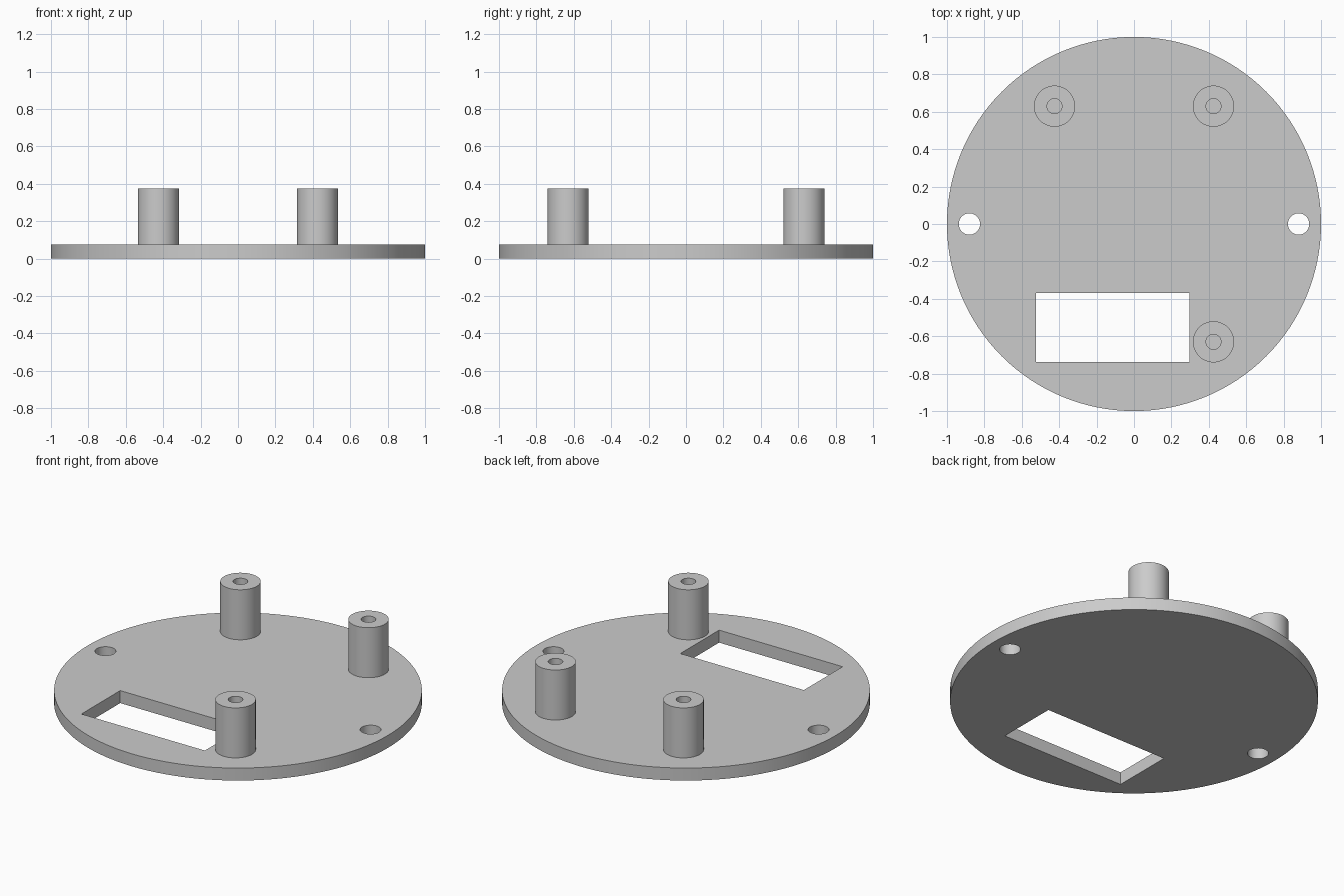
import bpy, bmesh, math
from mathutils import Matrix, Vector

if "Cube" in bpy.data.objects:
    bpy.data.objects.remove(bpy.data.objects["Cube"], do_unlink=True)

PLATE_TOP = 0.075
POST_TOP = 0.375

grey = bpy.data.materials.new("light grey plastic")
grey.use_nodes = True
colour = (0.6, 0.6, 0.6, 1)
grey.diffuse_color = colour
grey.node_tree.nodes["Principled BSDF"].inputs["Base Color"].default_value = colour


def add_object(name, bm):
    mesh = bpy.data.meshes.new(name)
    bm.to_mesh(mesh)
    bm.free()
    mesh.materials.append(grey)
    obj = bpy.data.objects.new(name, mesh)
    bpy.context.collection.objects.link(obj)
    return obj


def cylinder(name, x, y, radius, bottom, top, segments=48):
    bm = bmesh.new()
    bmesh.ops.create_cone(bm, cap_ends=True, segments=segments, radius1=radius,
                          radius2=radius, depth=top - bottom,
                          matrix=Matrix.Translation((x, y, (bottom + top) / 2)))
    return add_object(name, bm)


def box(name, low, high):
    low, high = Vector(low), Vector(high)
    bm = bmesh.new()
    bmesh.ops.create_cube(bm, size=1, matrix=Matrix.Translation((low + high) / 2)
                          @ Matrix.Diagonal((*(high - low), 1)))
    return add_object(name, bm)


def activate(obj):
    bpy.ops.object.select_all(action='DESELECT')
    obj.select_set(True)
    bpy.context.view_layer.objects.active = obj


def cut(obj, cutter):
    activate(obj)
    mod = obj.modifiers.new("cut", 'BOOLEAN')
    mod.operation = 'DIFFERENCE'
    mod.solver = 'EXACT'
    mod.object = cutter
    bpy.ops.object.modifier_apply(modifier=mod.name)
    bpy.data.objects.remove(cutter, do_unlink=True)


def smooth(obj):
    activate(obj)
    bpy.ops.object.shade_smooth_by_angle(angle=math.radians(30))


# Round base plate with two mounting holes and a rectangular window
plate = cylinder("base_plate", 0, 0, 1, 0, PLATE_TOP, 128)
for side in (-1, 1):
    cut(plate, cylinder("hole_cutter", side * 0.88, 0, 0.057, -0.1, 0.2))
cut(plate, box("window_cutter", (-0.523, -0.738, -0.1), (0.297, -0.37, 0.2)))
smooth(plate)

# Three standoff posts with blind screw holes
posts = {"back_left_post": (0.425, 0.63),
         "back_right_post": (-0.425, 0.63),
         "front_left_post": (0.425, -0.63)}
for name, (x, y) in posts.items():
    post = cylinder(name, x, y, 0.11, PLATE_TOP - 0.005, POST_TOP)
    cut(post, cylinder("screw_hole_cutter", x, y, 0.04, PLATE_TOP, POST_TOP + 0.1, 32))
    smooth(post)
